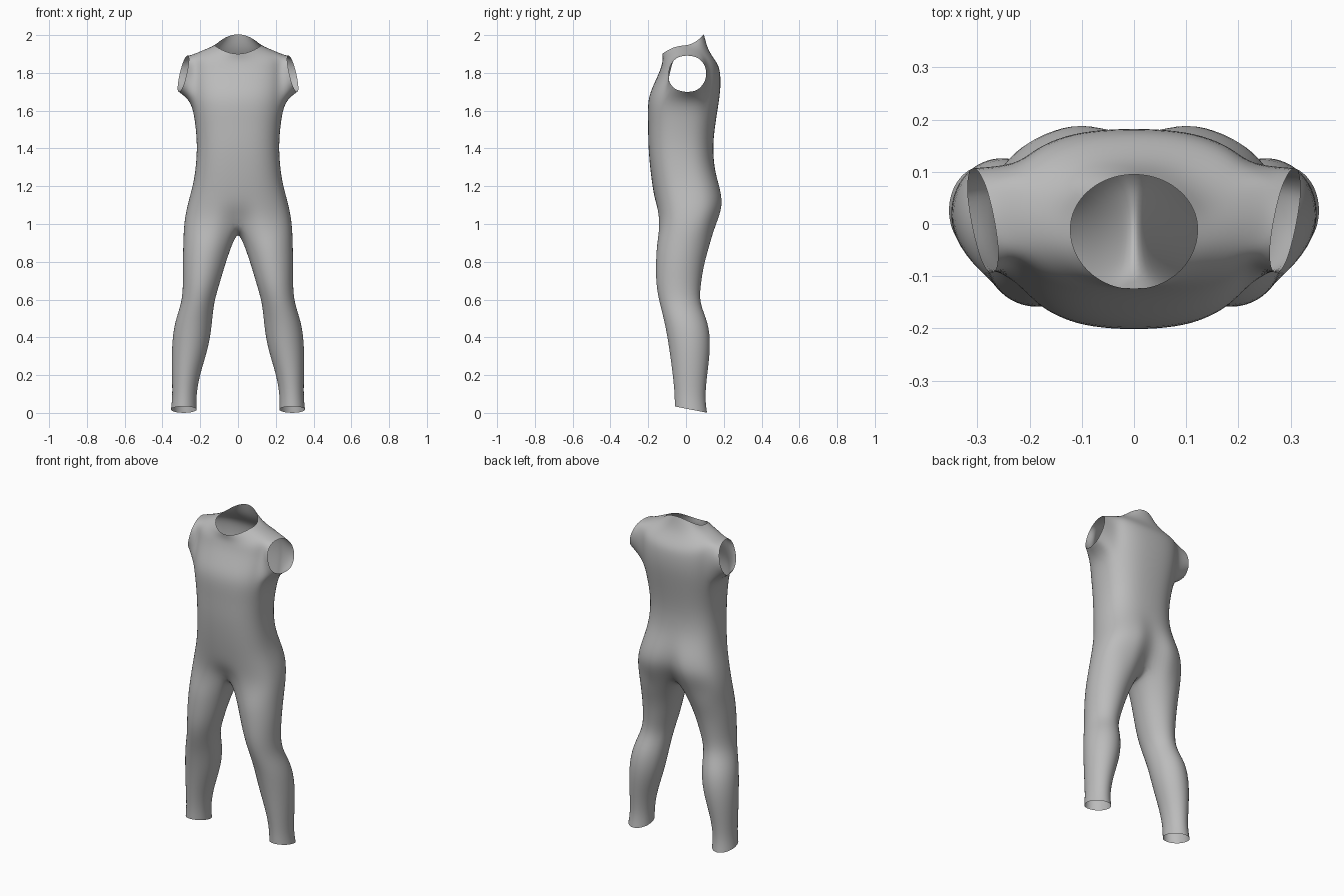
import bpy, bmesh
from math import sin, cos, pi, radians, atan2
from mathutils import Vector

cube = bpy.data.objects.get("Cube")
if cube:
    bpy.data.objects.remove(cube)

COLS = 12      # segments of the half torso, front midline to back midline
INNER = 4      # extra points on the inner thigh


def power(v, e):
    return (1 if v >= 0 else -1) * abs(v) ** e


def torso_row(zf, zs, zb, w, yf, yb, dip_f=0, dip_b=0, e=0.8):
    """Half ring from front midline round the left side to back midline."""
    yc = (yf + yb) / 2 + 0.005
    pts = []
    for j in range(COLS + 1):
        a = pi * j / COLS
        c = cos(a)
        z = zs + ((zf if c > 0 else zb) - zs) * c * c
        y = yc - power(c, e) * 1.01 * ((yc - yf) if c > 0 else (yb - yc))
        x = w * 1.01 * abs(sin(a)) ** e
        pts.append(Vector((x, y, z)))
    pts[0].x = pts[-1].x = 0
    pts[0].y += dip_f
    pts[-1].y -= dip_b
    return pts


def leg_row(z, xin, xout, yf, yb, tilt=0):
    """Closed ring; the long outer arc lines up with the torso columns."""
    outer = [radians(-50 + 280 * j / COLS) for j in range(COLS + 1)]
    inner = [radians(230 + 80 * k / (INNER + 1)) for k in range(1, INNER + 1)]
    cx, cy = (xin + xout) / 2, (yf + yb) / 2
    rx, ry = (xout - xin) * 0.51, (yb - yf) * 0.51
    return [Vector((cx + rx * sin(a), cy - ry * cos(a), z + tilt * (1 + cos(a)) / 2))
            for a in outer + inner]


# Leg rings from cuff to upper thigh
legs = [leg_row(*r) for r in (
    (0.00, 0.22, 0.355, -0.06, 0.112, 0.035),
    (0.08, 0.222, 0.347, -0.06, 0.10, 0.02),
    (0.20, 0.205, 0.35, -0.07, 0.112),
    (0.35, 0.155, 0.352, -0.09, 0.132),
    (0.48, 0.138, 0.337, -0.113, 0.12),
    (0.58, 0.13, 0.298, -0.14, 0.07),
    (0.68, 0.10, 0.291, -0.16, 0.078),
    (0.80, 0.065, 0.293, -0.16, 0.098),
    (0.90, 0.03, 0.29, -0.155, 0.13))]

# Torso rings from crotch to collar
torso = [torso_row(*r) for r in (
    (1.02, 1.00, 1.00, 0.286, -0.15, 0.17, 0.05, 0.07),
    (1.10, 1.10, 1.10, 0.268, -0.16, 0.208, 0, 0.045),
    (1.20, 1.20, 1.20, 0.238, -0.177, 0.185, 0, 0.015),
    (1.30, 1.30, 1.30, 0.222, -0.19, 0.148),
    (1.42, 1.42, 1.42, 0.215, -0.20, 0.141),
    (1.54, 1.54, 1.54, 0.226, -0.20, 0.156),
    (1.66, 1.65, 1.66, 0.246, -0.204, 0.176),
    (1.74, 1.74, 1.74, 0.25, -0.17, 0.184),
    (1.80, 1.82, 1.82, 0.25, -0.142, 0.18),
    (1.84, 1.895, 1.86, 0.245, -0.128, 0.16),
    (1.87, 1.922, 1.92, 0.18, -0.122, 0.115, 0, 0, 0.9),
    (1.90, 1.945, 2.005, 0.122, -0.125, 0.095, 0, 0, 1))]
ARM_ROWS, ARM_COLS = (6, 9), (4, 8)

bm = bmesh.new()
leg_v = [[bm.verts.new(p) for p in row] for row in legs]
torso_v = [[bm.verts.new(p) for p in row] for row in torso]

# Crotch seam on the midline closes the top ring of the leg
back, front = torso[0][-1], torso[0][0]
seam = []
for k in range(1, INNER + 1):
    t = k / (INNER + 1)
    p = back.lerp(front, t)
    seam.append(bm.verts.new((0, p.y, p.z - 0.055 * sin(pi * t))))
leg_v.append(torso_v[0] + seam)


def bridge(low, high, closed):
    n = len(low)
    for j in range(n if closed else n - 1):
        k = (j + 1) % n
        bm.faces.new((low[j], low[k], high[k], high[j]))


for low, high in zip(leg_v, leg_v[1:]):
    bridge(low, high, True)

# Torso wall, leaving the armhole open
for i in range(len(torso_v) - 1):
    low, high = torso_v[i], torso_v[i + 1]
    if ARM_ROWS[0] <= i < ARM_ROWS[1]:
        bridge(low[:ARM_COLS[0] + 1], high[:ARM_COLS[0] + 1], False)
        bridge(low[ARM_COLS[1]:], high[ARM_COLS[1]:], False)
    else:
        bridge(low, high, False)

# Short sleeve flaring out of the armhole
(r0, r1), (c0, c1) = ARM_ROWS, ARM_COLS
hole = [torso_v[r0][j] for j in range(c0, c1)]
hole += [torso_v[i][c1] for i in range(r0, r1)]
hole += [torso_v[r1][j] for j in range(c1, c0, -1)]
hole += [torso_v[i][c0] for i in range(r1, r0, -1)]
centre = Vector((0.29, 0.006, 1.795))
to_back, to_top = Vector((0.02, 0.109, 0)), Vector((-0.023, 0, 0.099))
cuff = []
for v in hole:
    a = atan2(v.co.z - 1.78, v.co.y - 0.005)
    cuff.append(bm.verts.new(centre + to_back * cos(a) + to_top * sin(a)))
bridge(hole, cuff, True)

for f in bm.faces:
    f.smooth = True
mesh = bpy.data.meshes.new("bodysuit")
bm.to_mesh(mesh)
bm.free()

suit = bpy.data.objects.new("bodysuit", mesh)
bpy.context.collection.objects.link(suit)

# Mirror to the right side, then smooth
mirror = suit.modifiers.new("mirror", 'MIRROR')
mirror.use_clip = True
mirror.merge_threshold = 0.001
subsurf = suit.modifiers.new("smooth", 'SUBSURF')
subsurf.levels = subsurf.render_levels = 2

# Plain grey cloth
grey = bpy.data.materials.new("grey_cloth")
grey.use_nodes = True
colour = (0.5, 0.5, 0.5, 1)
grey.diffuse_color = colour
grey.node_tree.nodes["Principled BSDF"].inputs["Base Color"].default_value = colour
mesh.materials.append(grey)
